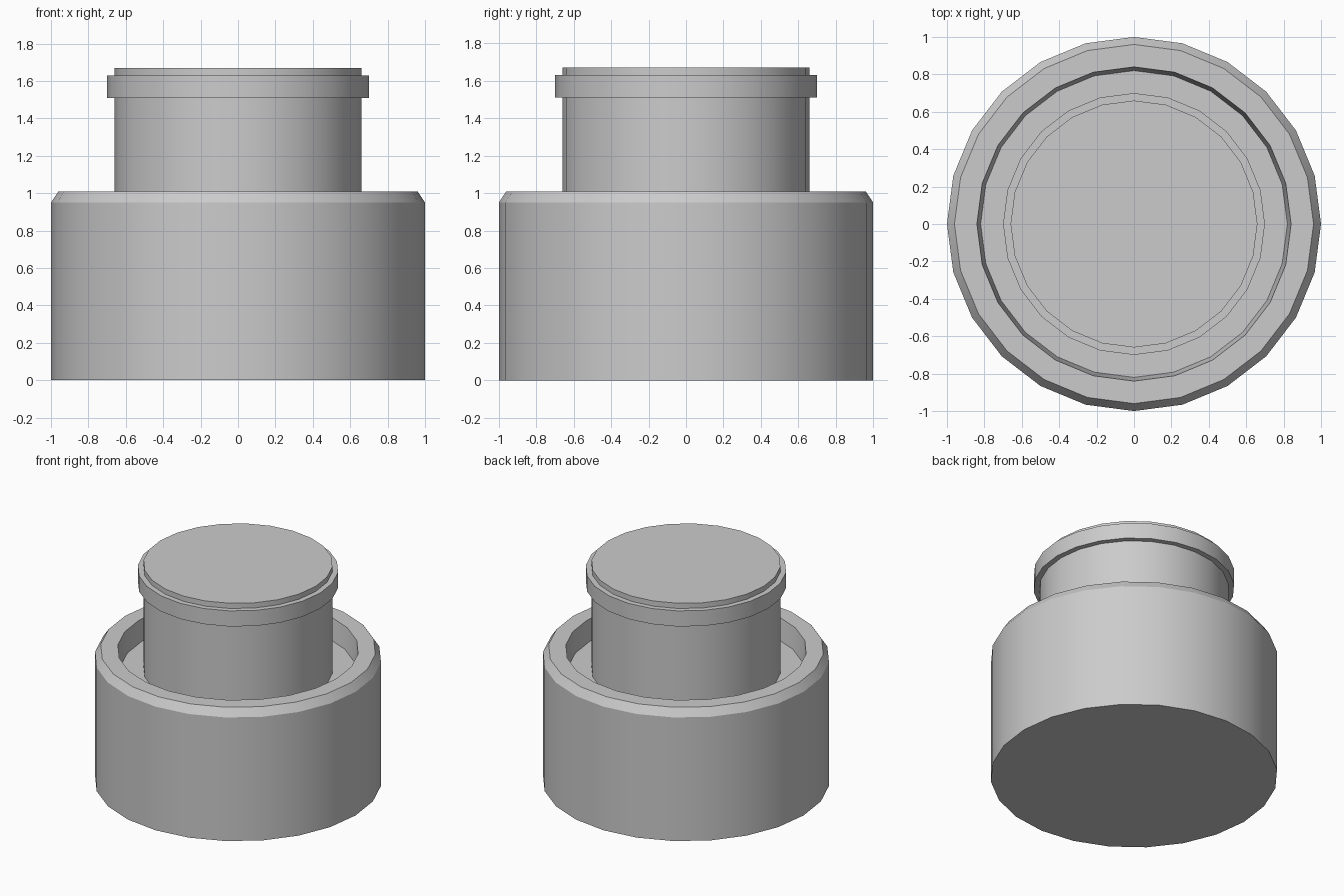
import bpy
import bmesh
import math

SIDES = 24

cube = bpy.data.objects.get("Cube")
if cube:
    bpy.data.objects.remove(cube, do_unlink=True)

# One plain grey for the whole model
grey = bpy.data.materials.new("plain_grey")
grey.use_nodes = True
colour = (0.6, 0.6, 0.6, 1.0)
grey.diffuse_color = colour
grey.node_tree.nodes["Principled BSDF"].inputs["Base Color"].default_value = colour


def lathe(name, profile, capped=False):
    """Spin (radius, height) points, listed from below outwards and up."""
    bm = bmesh.new()
    rings = []
    for radius, height in profile:
        ring = []
        for i in range(SIDES):
            a = math.tau * i / SIDES
            ring.append(bm.verts.new((radius * math.cos(a), radius * math.sin(a), height)))
        rings.append(ring)
    for low, high in zip(rings, rings[1:]):
        for i in range(SIDES):
            j = (i + 1) % SIDES
            bm.faces.new((low[i], low[j], high[j], high[i]))
    if capped:
        bm.faces.new(rings[0][::-1])
        bm.faces.new(rings[-1])
    mesh = bpy.data.meshes.new(name)
    bm.to_mesh(mesh)
    bm.free()
    mesh.materials.append(grey)
    obj = bpy.data.objects.new(name, mesh)
    bpy.context.collection.objects.link(obj)
    bpy.ops.object.select_all(action="DESELECT")
    obj.select_set(True)
    bpy.context.view_layer.objects.active = obj
    bpy.ops.object.shade_smooth_by_angle(angle=math.radians(30))
    return obj


# Wide base with a chamfered rim and a shallow, tapered well
lathe("base", [(0.66, 0), (1, 0), (1, 0.95), (0.96, 1.01),
               (0.84, 1.01), (0.82, 0.85), (0.66, 0.85)])

# Central column running through the base
lathe("column", [(0.66, 0), (0.66, 1.67)], capped=True)

# Raised band near the top of the column
lathe("collar", [(0.66, 1.51), (0.7, 1.51), (0.7, 1.63), (0.66, 1.63)])
